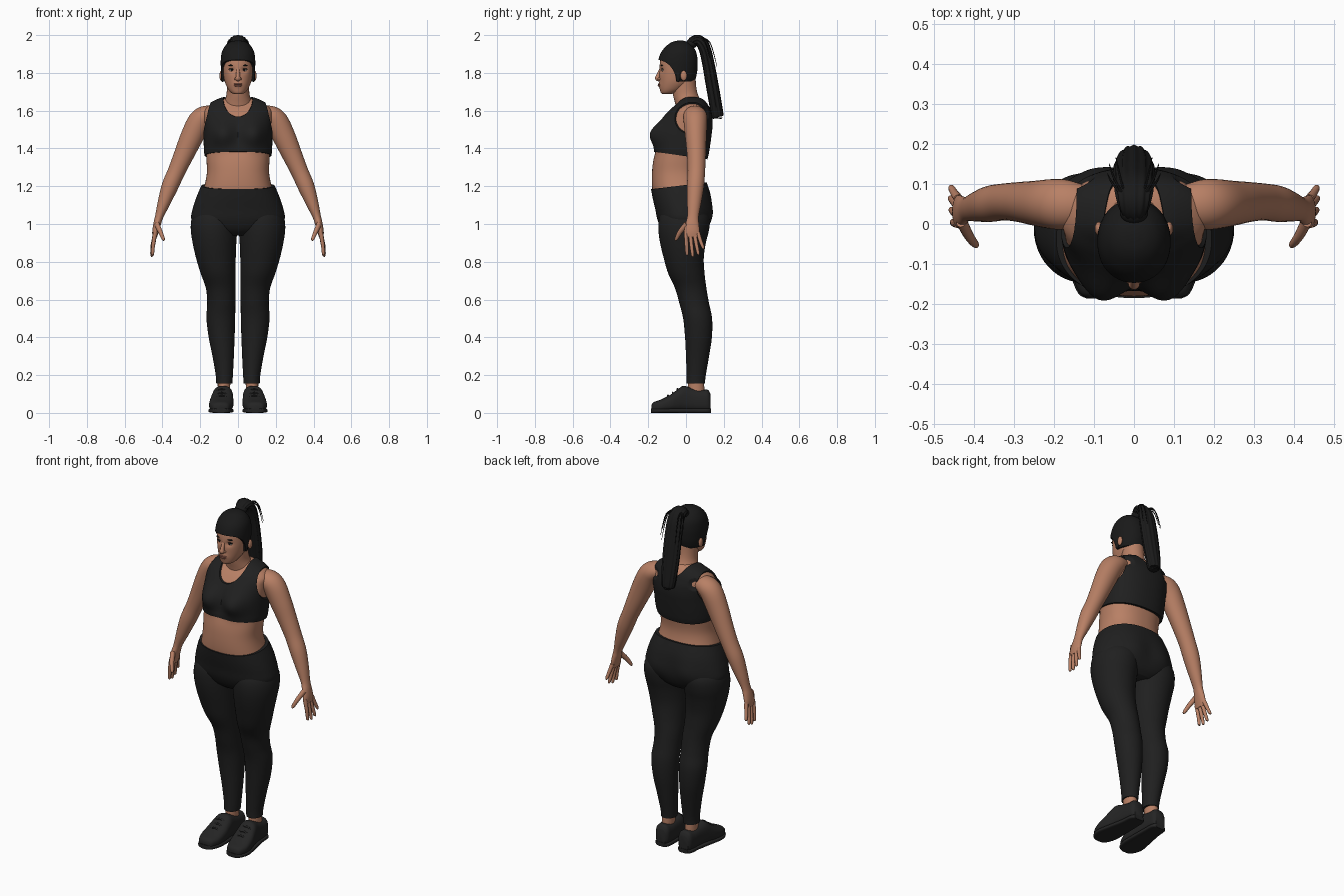
import bpy, bmesh, math
from mathutils import Vector


def material(name, r, g, b):
    m = bpy.data.materials.new(name)
    m.diffuse_color = (r, g, b, 1)
    return m


SKIN = material("warm skin", 0.48, 0.215, 0.13)
CLOTH = material("black sportswear", 0.014, 0.014, 0.014)
HAIR = material("black hair", 0.010, 0.010, 0.010)
SHOE = material("black shoe", 0.018, 0.018, 0.018)
LIP = material("lip", 0.33, 0.12, 0.085)
WHITE = material("eye white", 0.55, 0.5, 0.46)
X, Y = Vector((1, 0, 0)), Vector((0, 1, 0))


def spline(rows, n):
    """Catmull-Rom through tuples of numbers."""
    out = []
    for i in range(len(rows) - 1):
        p = [rows[max(0, min(len(rows) - 1, i + k))] for k in (-1, 0, 1, 2)]
        for s in range(n):
            t = s / n
            out.append(tuple(0.5 * (2 * b + (c - a) * t + (2 * a - 5 * b + 4 * c - d) * t * t
                                    + (3 * b - a - 3 * c + d) * t ** 3) for a, b, c, d in zip(*p)))
    return out + [tuple(rows[-1])]


def finish(name, bm, mat, mirror=False, grow=0):
    bmesh.ops.recalc_face_normals(bm, faces=bm.faces)
    if grow:
        bm.normal_update()
        moves = [v.normal * grow for v in bm.verts]
        for v, d in zip(bm.verts, moves):
            v.co += d
    me = bpy.data.meshes.new(name)
    bm.to_mesh(me)
    bm.free()
    me.materials.append(mat)
    ob = bpy.data.objects.new(name, me)
    bpy.context.collection.objects.link(ob)
    if mirror:
        ob.modifiers.new("mirror", 'MIRROR').use_mirror_merge = False
    return ob


def skin_rings(bm, rings):
    vs = [[bm.verts.new(p) for p in ring] for ring in rings]
    n = len(vs[0])
    for a, b in zip(vs, vs[1:]):
        for i in range(n):
            bm.faces.new((a[i], a[(i + 1) % n], b[(i + 1) % n], b[i]))
    bm.faces.new(vs[0])
    bm.faces.new(vs[-1])


def loft(name, rows, mat, e=1.0, n=5, seg=64, axis='z', shape=None, **kw):
    """Rows are (t, a0, a1, b0, b1): superellipses stacked along an axis."""
    def power(v):
        return math.copysign(abs(v) ** e, v)
    rings = []
    for t, a0, a1, b0, b1 in spline(rows, n):
        ring = []
        for i in range(seg):
            w = 2 * math.pi * i / seg
            a = (a0 + a1) / 2 + (a1 - a0) / 2 * power(math.cos(w))
            b = (b0 + b1) / 2 + (b1 - b0) / 2 * power(math.sin(w))
            p = (a, b, t) if axis == 'z' else (a, t, b)
            ring.append(shape(*p) if shape else p)
        rings.append(ring)
    bm = bmesh.new()
    skin_rings(bm, rings)
    return finish(name, bm, mat, **kw)


def sweep(name, pts, mat, ref=Y, n=5, seg=24, ridge=0, **kw):
    """Points are (x, y, z, ra, rb): a tube whose rb lies along ref."""
    pts = spline(pts, n)
    rings = []
    for i, p in enumerate(pts):
        t = (Vector(pts[min(i + 1, len(pts) - 1)][:3]) - Vector(pts[max(i - 1, 0)][:3])).normalized()
        b = (ref - t * t.dot(ref)).normalized()
        a = t.cross(b)
        ring = []
        for k in range(seg):
            w = 2 * math.pi * k / seg
            r = 1 + ridge * math.cos(12 * w)
            ring.append(Vector(p[:3]) + a * math.cos(w) * p[3] * r + b * math.sin(w) * p[4] * r)
        rings.append(ring)
    bm = bmesh.new()
    skin_rings(bm, rings)
    return finish(name, bm, mat, **kw)


def ball(name, c, r, mat, mirror=False):
    bm = bmesh.new()
    bmesh.ops.create_uvsphere(bm, u_segments=40, v_segments=24, radius=1)
    for v in bm.verts:
        v.co = Vector([c[i] + v.co[i] * r[i] for i in range(3)])
    return finish(name, bm, mat, mirror)


def cut(ob, c, r):
    tool = ball("cutter", c, r, ob.data.materials[0])
    tool.hide_render = True
    m = ob.modifiers.new("cut", 'BOOLEAN')
    m.operation, m.solver, m.object = 'DIFFERENCE', 'EXACT', tool
    bpy.context.view_layer.objects.active = ob
    bpy.ops.object.modifier_apply(modifier=m.name)
    bpy.data.objects.remove(tool)


def sym(rows):
    return [(z, -w, w, f, b) for z, w, f, b in rows]


def bump(x, z, cx, cz, sx, sz):
    return math.exp(-((abs(x) - cx) / sx) ** 2 - ((z - cz) / sz) ** 2)


# Torso and sports bra share one profile
def chest(x, y, z):
    if y < 0:
        y -= 0.052 * bump(x, z, 0.085, 1.475, 0.06, 0.065) * min(1, -y / 0.08)
    return x, y, z


def bra_shape(x, y, z):
    x, y, z = chest(x, y, z)
    return x, y, z - 0.15 * (y + 0.17) * max(0, 1 - (z - 1.385) / 0.1)


torso = sym([(1.05, .2, -.15, .12), (1.15, .195, -.172, .12), (1.2, .178, -.18, .1), (1.27, .165, -.18, .088),
             (1.34, .167, -.172, .095), (1.42, .172, -.15, .115), (1.5, .174, -.135, .13), (1.56, .178, -.11, .13),
             (1.6, .178, -.08, .12), (1.63, .15, -.05, .108), (1.655, .1, -.03, .09), (1.667, .06, -.02, .07)])
loft("torso", torso, SKIN, e=.87, n=8, seg=96, shape=chest)
bra = loft("sports_bra", [r for r in spline(torso, 8) if r[0] > 1.385], CLOTH, e=.87, n=1, seg=96,
           shape=bra_shape, grow=.009)
cut(bra, (0, -.2, 1.685), (.09, .4, .12))
for s in (1, -1):
    cut(bra, (s * .24, .04, 1.58), (.112, .135, .125))
    cut(bra, (s * .19, .16, 1.61), (.11, .08, .1))


# Leggings
def seat(x, y, z):
    if y > 0:
        y += 0.014 * bump(x, z, .1, 1.06, .07, .07)
    return x, y, z + 0.12 * (y + .18) * max(0, min(1, (z - 1.1) / .085))


loft("leggings_hips", sym([(.94, .1, -.09, .08), (.97, .19, -.125, .11), (1.02, .245, -.15, .13),
                           (1.08, .24, -.163, .135), (1.135, .22, -.176, .13), (1.185, .194, -.185, .11)]),
     CLOTH, e=.9, seg=80, shape=seat)
loft("leggings_leg", [(.155, .03, .115, .003, .1), (.2, .027, .118, .003, .105), (.3, .022, .135, 0, .122),
                      (.4, .018, .155, -.005, .137), (.5, .015, .167, -.015, .138), (.58, .014, .163, -.035, .122),
                      (.66, .012, .17, -.058, .108), (.74, .013, .198, -.095, .098), (.82, .012, .222, -.118, .094),
                      (.9, .009, .24, -.137, .105), (.97, .004, .25, -.146, .122), (1.03, .002, .245, -.142, .125),
                      (1.08, .02, .22, -.12, .1)], CLOTH, seg=48, mirror=True)

# Ankles and shoes
loft("ankle", [(.06, .045, .108, .015, .095), (.12, .042, .107, .012, .097), (.18, .04, .108, .012, .095)],
     SKIN, seg=32, mirror=True)
loft("shoe", [(y, c - w, c + w, .004, h) for y, c, w, h in (
    (-.183, .092, .025, .04), (-.172, .092, .044, .056), (-.13, .091, .061, .072), (-.08, .087, .063, .098),
    (-.04, .083, .058, .128), (-.012, .08, .054, .143), (.03, .077, .049, .132), (.08, .075, .046, .122),
    (.115, .074, .042, .122), (.13, .074, .03, .1))], SHOE, e=.75, seg=40, axis='y', mirror=True)
loft("shoe_sole", [(y, c - w, c + w, 0, .024) for y, c, w in (
    (-.186, .092, .026), (-.172, .092, .048), (-.12, .091, .066), (-.04, .084, .06), (.05, .076, .05),
    (.11, .074, .046), (.132, .074, .03))], SHOE, e=.5, seg=40, axis='y', mirror=True)
for y, z in ((-.095, .09), (-.07, .105), (-.045, .124)):
    sweep("shoe_lace", [(.058, y, z - .008, .005, .005), (.086, y, z + .002, .005, .005),
                        (.114, y, z - .008, .005, .005)], SHOE, seg=8, mirror=True)

# Arms, hands and fingers
sweep("arm", [(.12, .045, 1.585, .04, .05), (.17, .048, 1.572, .055, .062), (.205, .05, 1.54, .062, .062),
              (.245, .052, 1.46, .06, .056), (.285, .055, 1.37, .053, .05), (.325, .055, 1.28, .046, .046),
              (.36, .05, 1.2, .044, .045), (.393, .043, 1.11, .033, .037), (.417, .037, 1.04, .022, .03),
              (.428, .033, 1.0, .02, .036), (.437, .031, .96, .017, .041), (.441, .031, .93, .012, .037)],
      SKIN, seg=36, mirror=True)
for y0, x1, y1, z1 in ((0, .452, .005, .835), (.022, .455, .035, .828), (.044, .457, .064, .838),
                       (.063, .456, .09, .868)):
    sweep("finger", [(.438, y0, .955, .011, .012), (.448, (y0 + y1) / 2, (.955 + z1) / 2, .01, .01),
                     (x1, y1, z1 + .008, .008, .008), (x1, y1, z1, .003, .003)], SKIN, ref=X, seg=14, mirror=True)
sweep("thumb", [(.43, .005, 1.0, .016, .014), (.412, -.03, .96, .013, .012), (.396, -.051, .922, .009, .009),
                (.393, -.055, .912, .003, .003)], SKIN, ref=X, seg=16, mirror=True)

# Neck and head
loft("neck", sym([(1.6, .085, -.05, .1), (1.64, .075, -.058, .085), (1.68, .062, -.068, .065),
                  (1.72, .059, -.075, .055), (1.78, .06, -.08, .05)]), SKIN, seg=48)


def face(x, y, z):
    if y < -.06:
        y += .009 * bump(x, z, .032, 1.815, .018, .014)
        y -= .006 * bump(x, z, 0, 1.737, .025, .015)
    return x, y, z


head = sym([(1.688, .02, -.125, -.08), (1.695, .036, -.133, -.05), (1.715, .053, -.138, -.01),
            (1.75, .069, -.14, .03), (1.79, .077, -.141, .045), (1.83, .08, -.14, .05), (1.87, .08, -.135, .05),
            (1.91, .074, -.118, .042), (1.94, .056, -.09, .022), (1.955, .034, -.065, 0), (1.96, .012, -.04, -.02)])
loft("head", head, SKIN, e=.95, n=6, seg=96, shape=face)
sweep("nose", [(0, -.128, 1.83, .008, .008), (0, -.137, 1.81, .009, .009), (0, -.147, 1.783, .012, .011),
               (0, -.15, 1.769, .013, .014), (0, -.14, 1.76, .006, .008)], SKIN, ref=X)
ball("nostril", (.011, -.14, 1.768), (.008, .011, .007), SKIN, True)
ball("upper_lip", (0, -.141, 1.74), (.024, .0085, .0045), LIP)
ball("lower_lip", (0, -.141, 1.732), (.02, .0095, .005), LIP)
ball("eye", (.032, -.121, 1.814), (.014, .0075, .006), WHITE, True)
ball("iris", (.032, -.1255, 1.814), (.0058, .0045, .0058), HAIR, True)
ball("upper_lashes", (.033, -.122, 1.82), (.017, .009, .0035), HAIR, True)
ball("eyebrow", (.034, -.127, 1.84), (.019, .0085, .0035), HAIR, True)
ball("ear", (.088, -.012, 1.785), (.01, .017, .027), SKIN, True)

# Hair cap, side locks, ponytail and loose strands
cap = loft("hair_cap", [r for r in spline(head, 6) if r[0] > 1.757], HAIR, e=.95, n=1, seg=96, grow=.011)
cut(cap, (0, -.15, 1.75), (.5, .1, .118))
ball("side_lock", (.083, -.042, 1.785), (.008, .012, .034), HAIR, True)
ball("hair_tie", (0, .03, 1.955), (.035, .03, .025), HAIR)
sweep("ponytail", [(0, .02, 1.945, .022, .025), (0, .04, 1.968, .026, .036), (0, .07, 1.97, .028, .044),
                   (0, .098, 1.93, .03, .048), (0, .118, 1.85, .031, .05), (0, .136, 1.75, .032, .05),
                   (0, .152, 1.66, .032, .046), (0, .166, 1.575, .031, .036), (0, .168, 1.565, .02, .024)],
      HAIR, ref=X, n=6, seg=72, ridge=.05)
for x, y, z in ((.062, .15, 1.85), (.045, .165, 1.83), (.066, .125, 1.88)):
    sweep("loose_strand", [(.02, .06, 1.985, .003, .003), (x * .8, .6 * y + .025, 1.965, .003, .003),
                           (x, y, z, .001, .001)], HAIR, ref=X, seg=6, mirror=True)

bpy.ops.object.select_all(action='SELECT')
bpy.context.view_layer.objects.active = cap
bpy.ops.object.shade_smooth_by_angle(angle=math.radians(45))
